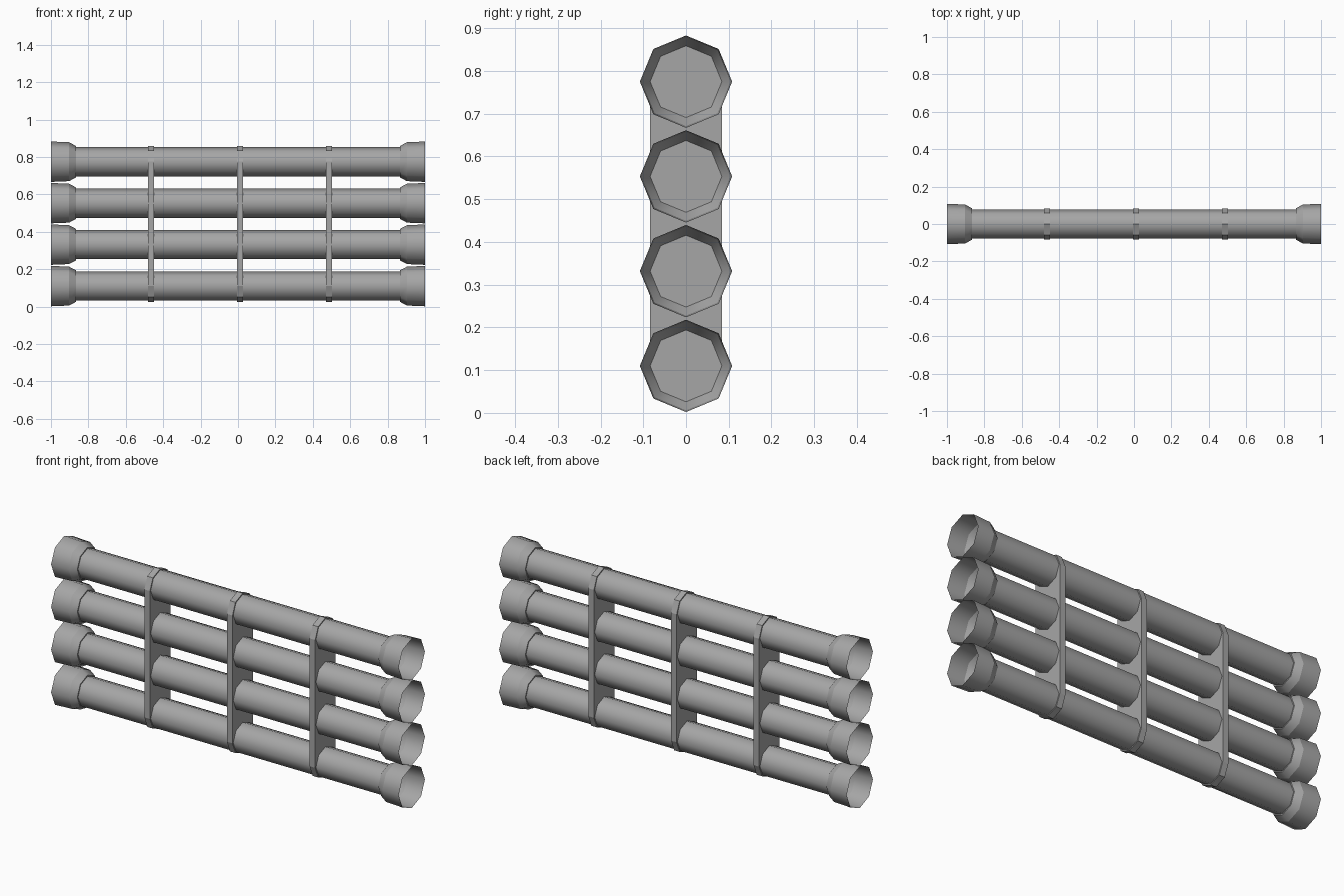
import bpy
import bmesh
from math import sin, cos, pi

SIDES = 8
ROWS = [0.11 + 0.2217 * i for i in range(4)]
BRACKET_XS = (-0.464, 0.011, 0.487)
BRACKET_RADIUS = 0.084
BRACKET_HALF = 0.016

cube = bpy.data.objects.get("Cube")
if cube:
    bpy.data.objects.remove(cube, do_unlink=True)

grey = bpy.data.materials.new("pipe_grey")
grey.use_nodes = True
colour = (0.38, 0.38, 0.38, 1)
grey.diffuse_color = colour
grey.node_tree.nodes["Principled BSDF"].inputs["Base Color"].default_value = colour


def to_mesh(bm, name):
    mesh = bpy.data.meshes.new(name)
    bm.to_mesh(mesh)
    bm.free()
    mesh.materials.append(grey)
    return mesh


def place(name, mesh, x=0, z=0, turn=0):
    obj = bpy.data.objects.new(name, mesh)
    obj.location = (x, 0, z)
    obj.rotation_euler.z = turn
    bpy.context.collection.objects.link(obj)


def lathe_x(name, profile, cap_end=False):
    """Sweep (x, radius) points round the x axis; rings stay sharp."""
    bm = bmesh.new()
    rings = []
    for x, r in profile:
        rings.append([bm.verts.new((x, r * cos(2 * pi * k / SIDES), r * sin(2 * pi * k / SIDES)))
                      for k in range(SIDES)])
    for a, b in zip(rings, rings[1:]):
        for k in range(SIDES):
            n = (k + 1) % SIDES
            face = bm.faces.new((a[k], a[n], b[n], b[k]))
            face.smooth = True
    for ring in rings:
        for k in range(SIDES):
            bm.edges.get((ring[k], ring[(k + 1) % SIDES])).smooth = False
    if cap_end:
        bm.faces.new(rings[-1])
    for face in bm.faces:
        # Walls point away from the axis
        face.normal_update()
        c = face.calc_center_median()
        if face.smooth and face.normal.y * c.y + face.normal.z * c.z < 0:
            face.normal_flip()
    return to_mesh(bm, name)


# Pipes with a flared, open socket at each end
pipe_mesh = lathe_x("pipe", [(-0.866, 0.078), (0.866, 0.078)])
socket_mesh = lathe_x("socket", [(1, 0.108), (0.903, 0.104), (0.866, 0.084)], cap_end=True)
for i, z in enumerate(ROWS, 1):
    place(f"pipe_{i}", pipe_mesh, z=z)
    place(f"left_socket_{i}", socket_mesh, z=z)
    place(f"right_socket_{i}", socket_mesh, z=z, turn=pi)

# Upright brackets: a flat bar with half-octagon ends
bm = bmesh.new()
outline = []
for centre, start in ((ROWS[-1], 0), (ROWS[0], pi)):
    for k in range(SIDES // 2 + 1):
        a = start + 2 * pi * k / SIDES
        outline.append(bm.verts.new((-BRACKET_HALF, BRACKET_RADIUS * cos(a),
                                     centre + BRACKET_RADIUS * sin(a))))
base = bm.faces.new(outline)
extruded = bmesh.ops.extrude_face_region(bm, geom=[base], use_keep_orig=True)
moved = [v for v in extruded["geom"] if isinstance(v, bmesh.types.BMVert)]
bmesh.ops.translate(bm, verts=moved, vec=(2 * BRACKET_HALF, 0, 0))
bmesh.ops.recalc_face_normals(bm, faces=bm.faces)
bracket_mesh = to_mesh(bm, "bracket")
for i, x in enumerate(BRACKET_XS, 1):
    place(f"bracket_{i}", bracket_mesh, x=x)
